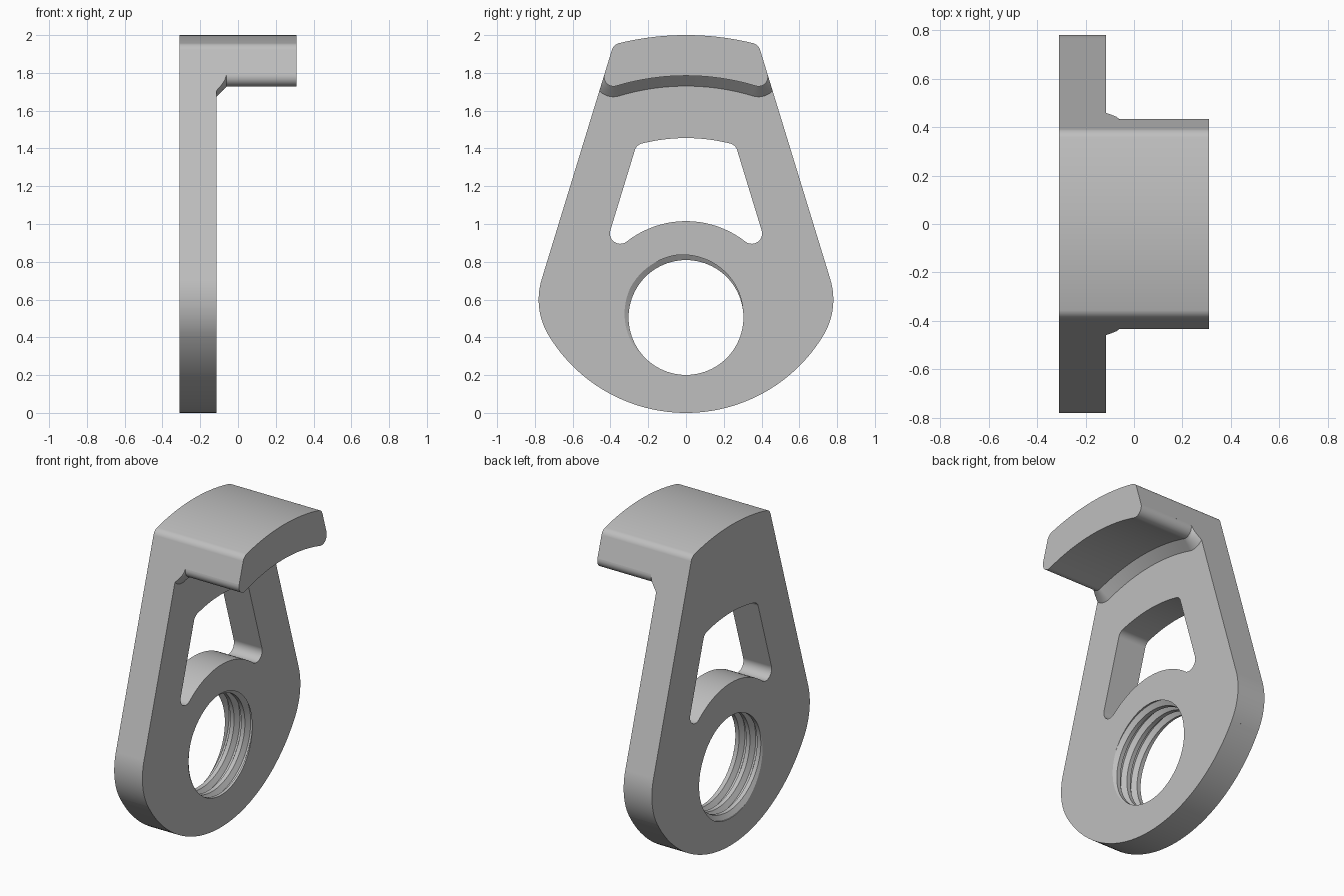
import bpy, bmesh
from math import sin, cos, tau, sqrt, radians, atan2, acos

cube = bpy.data.objects.get("Cube")
if cube:
    bpy.data.objects.remove(cube, do_unlink=True)

BACK, FACE, TIP = -0.31, -0.115, 0.31      # plate back, plate face, hook tip
HUB = (0.0, 0.505)                         # shared centre of bore and arcs (y, z)
TILT = radians(17)                         # slope of the straight sides
SIDE = 0.937                               # distance of side line from origin
UP, DOWN = radians(90), radians(-90)

steel = bpy.data.materials.new("grey steel")
steel.use_nodes = True
grey = (0.52, 0.52, 0.52, 1)
steel.diffuse_color = grey
steel.node_tree.nodes["Principled BSDF"].inputs["Base Color"].default_value = grey


def arc(c, r, a0, a1, n):
    return [(c[0] + r * cos(a0 + (a1 - a0) * i / n),
             c[1] + r * sin(a0 + (a1 - a0) * i / n)) for i in range(n + 1)]


def corner(side, r, rho):
    """Centre of a fillet r inside a side line, at distance rho from the hub,
    and its direction seen from the hub."""
    k = side - r - sin(TILT) * HUB[1]
    m = sqrt(rho * rho - k * k)
    y, z = k * cos(TILT) - m * sin(TILT), k * sin(TILT) + m * cos(TILT)
    return (HUB[0] + y, HUB[1] + z), atan2(z, y)


def mirrored(half):
    """Close a right half profile that starts and ends on the centre line."""
    pts = []
    for p in half:
        if not pts or abs(p[0] - pts[-1][0]) + abs(p[1] - pts[-1][1]) > 1e-5:
            pts.append(p)
    return pts + [(-y, z) for y, z in reversed(pts) if y > 1e-5]


def make(name, bm):
    bmesh.ops.recalc_face_normals(bm, faces=bm.faces)
    mesh = bpy.data.meshes.new(name)
    bm.to_mesh(mesh)
    bm.free()
    mesh.materials.append(steel)
    obj = bpy.data.objects.new(name, mesh)
    bpy.context.collection.objects.link(obj)
    return obj


def loft(name, sections):
    """Solid through matching (x, profile) sections."""
    bm = bmesh.new()
    rings = [[bm.verts.new((x, y, z)) for y, z in pts] for x, pts in sections]
    n = len(rings[0])
    for a, b in zip(rings, rings[1:]):
        for i in range(n):
            j = (i + 1) % n
            bm.faces.new((a[i], a[j], b[j], b[i]))
    bm.faces.new(rings[0])
    bm.faces.new(rings[-1])
    return make(name, bm)


# Full-depth outline: plate and hook together
low, low_r, cheek, cheek_r = (0, 0.85), 0.85, (0.41, 0.6), 0.37
join = atan2(cheek[1] - low[1], cheek[0])
TOP, FILLET = 1.495, 0.05
top_c, top_a = corner(SIDE, FILLET, TOP - FILLET)
outline = mirrored(arc(low, low_r, DOWN, join, 24) + arc(cheek, cheek_r, join, TILT, 20)
                   + arc(top_c, FILLET, TILT, top_a, 10) + arc(HUB, TOP, top_a, UP, 16))
bracket = loft("hooked_bracket", [(BACK, outline), (TIP, outline)])

# Space under the hook, with a sloped gusset against the plate
UNDER, GUSSET = 1.28, 0.055
hook_c, hook_a = corner(SIDE, FILLET, UNDER + FILLET)


def under_section(d):
    r = FILLET + d
    end = TILT - acos(FILLET / r)
    lip = arc(hook_c, r, hook_a - 2 * UP, end, 12)
    y, z = lip[-1]
    out = (y + 0.5 * cos(TILT), z + 0.5 * sin(TILT))
    half = arc(HUB, UNDER - d, UP, hook_a, 16)[:-1] + lip + [out, (1.4, -0.3), (0, -0.3)]
    return mirrored(half)


slices = [(FACE + GUSSET * i / 5, under_section(GUSSET * (1 - i / 5))) for i in range(6)]
under_cut = loft("under_hook_cutter", slices + [(TIP + 0.1, under_section(0))])

# Window, parallel to the sides and concentric with the bore
WIN, HIGH, LOW, LOW_R = SIDE - 0.2715, 0.95, 0.51, 0.055
wt_c, wt_a = corner(WIN, FILLET, HIGH - FILLET)
wb_c, wb_a = corner(WIN, LOW_R, LOW + LOW_R)
window = mirrored(arc(HUB, LOW, UP, wb_a, 20) + arc(wb_c, LOW_R, wb_a - 2 * UP, TILT, 14)
                  + arc(wt_c, FILLET, TILT, wt_a, 10) + arc(HUB, HIGH, wt_a, UP, 12))
window_cut = loft("window_cutter", [(BACK - 0.1, window), (FACE + 0.1, window)])

# Threaded bore: a helical rod whose rows climb one pitch per turn
PITCH, MINOR, MAJOR, COLS, TURNS = 0.075, 0.304, 0.334, 96, 7
tooth = [(0.0, MINOR), (0.35, MINOR), (0.6, MAJOR), (0.75, MAJOR)]
start = FACE - PITCH * (0.675 + 125 / 360 + 4)
bm = bmesh.new()
cols = []
for i in range(COLS):
    a = tau * i / COLS
    cols.append([bm.verts.new((start + PITCH * (t + u + i / COLS),
                               HUB[0] + r * cos(a), HUB[1] + r * sin(a)))
                 for t in range(TURNS + (i == 0)) for u, r in tooth])
rows = TURNS * len(tooth)
for i in range(COLS):
    a = cols[i]
    b = cols[i + 1] if i + 1 < COLS else cols[0][len(tooth):]
    for j in range(rows - 1):
        bm.faces.new((a[j], b[j], b[j + 1], a[j + 1]))
mid = start + PITCH * TURNS / 2
caps = [bm.verts.new((start + s * PITCH * TURNS, *HUB)) for s in (0, 1)]
for e in [e for e in bm.edges if e.is_boundary]:
    far = (e.verts[0].co.x + e.verts[1].co.x) / 2 > mid
    bm.faces.new((*e.verts, caps[far]))
bore_cut = make("threaded_bore_cutter", bm)

# Cut, then shade
bpy.ops.object.select_all(action='DESELECT')
bracket.select_set(True)
bpy.context.view_layer.objects.active = bracket
for cutter in (under_cut, window_cut, bore_cut):
    cutter.hide_render = True
    mod = bracket.modifiers.new(cutter.name, 'BOOLEAN')
    mod.operation, mod.solver, mod.object = 'DIFFERENCE', 'EXACT', cutter
    bpy.ops.object.modifier_apply(modifier=mod.name)
    bpy.data.objects.remove(cutter, do_unlink=True)
bpy.ops.object.shade_smooth_by_angle(angle=radians(25))
bracket.modifiers.new("even_shading", 'WEIGHTED_NORMAL').keep_sharp = True
